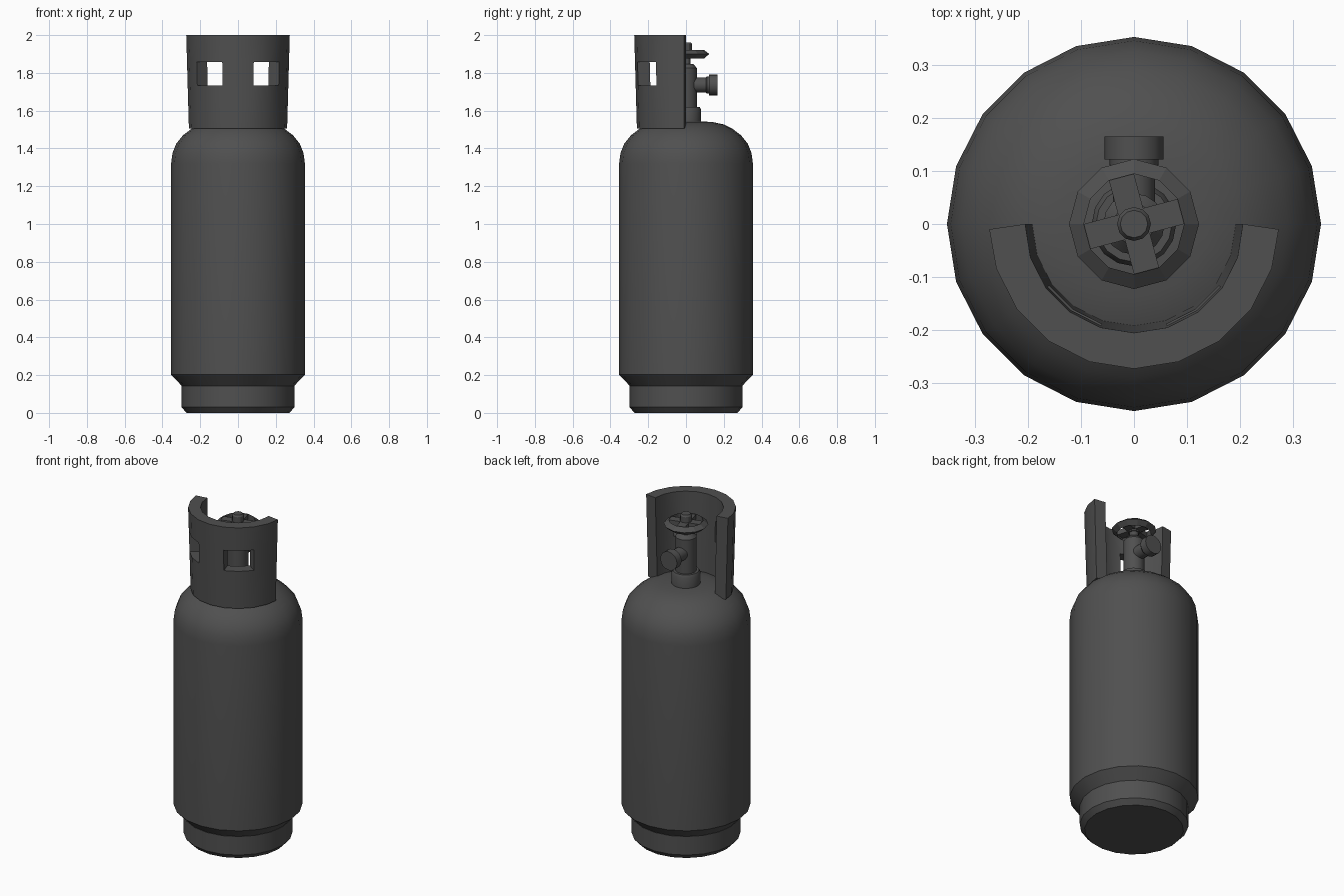
import bpy, bmesh, math
from mathutils import Matrix

if "Cube" in bpy.data.objects:
    bpy.data.objects.remove(bpy.data.objects["Cube"])

# Dark grey paint shared by every part
paint = bpy.data.materials.new("dark_paint")
paint.diffuse_color = (0.08, 0.08, 0.08, 1)
paint.use_nodes = True
paint.node_tree.nodes["Principled BSDF"].inputs["Base Color"].default_value = paint.diffuse_color


def finish(name, bm, smooth=True, angle=30):
    bmesh.ops.recalc_face_normals(bm, faces=bm.faces)
    me = bpy.data.meshes.new(name)
    bm.to_mesh(me)
    bm.free()
    me.materials.append(paint)
    ob = bpy.data.objects.new(name, me)
    bpy.context.collection.objects.link(ob)
    if smooth:
        bpy.ops.object.select_all(action='DESELECT')
        ob.select_set(True)
        bpy.context.view_layer.objects.active = ob
        bpy.ops.object.shade_smooth_by_angle(angle=math.radians(angle))
    return ob


def lathe(name, profile, n, closed=False, matrix=None, smooth=True):
    """Revolve (radius, z) points; ends are capped unless the profile is closed."""
    bm = bmesh.new()
    rings = [[bm.verts.new((r * math.cos(2 * math.pi * i / n),
                            r * math.sin(2 * math.pi * i / n), z))
              for i in range(n)] for r, z in profile]
    pairs = list(zip(rings, rings[1:]))
    if closed:
        pairs.append((rings[-1], rings[0]))
    else:
        bm.faces.new(rings[0])
        bm.faces.new(rings[-1])
    for a, b in pairs:
        for i in range(n):
            k = (i + 1) % n
            bm.faces.new((a[i], a[k], b[k], b[i]))
    if matrix:
        bm.transform(matrix)
    return finish(name, bm, smooth)


# Foot ring and tank with rounded shoulder
lathe("foot_ring", [(0.272, 0), (0.299, 0.03), (0.299, 0.142)], 20)
lathe("tank", [(0.29, 0.135), (0.354, 0.202), (0.354, 1.32), (0.347, 1.375),
               (0.327, 1.425), (0.291, 1.47), (0.245, 1.505), (0.2, 1.527),
               (0.14, 1.54), (0.06, 1.544)], 20)

# Half-round guard collar with two hand openings, built as a cell grid
levels = [1.505, 1.733, 1.858, 2.0]
SEG = 10
bm = bmesh.new()
grid = {}
for i in range(SEG + 1):
    a = math.pi + math.pi * i / SEG
    for j, z in enumerate(levels):
        t = (z - 1.505) / 0.495
        for side, r in enumerate((0.192 + 0.014 * t, 0.26 + 0.014 * t)):
            y = r * math.sin(a)
            if i in (0, SEG) and side == 1:
                y = -0.01
            grid[i, j, side] = bm.verts.new((r * math.cos(a), y, z))


def solid(i, j):
    return 0 <= i < SEG and 0 <= j < 3 and not (j == 1 and i in (2, 3, 6, 7))


for i in range(SEG):
    for j in range(3):
        if not solid(i, j):
            continue
        loop = [(i, j), (i + 1, j), (i + 1, j + 1), (i, j + 1)]
        for side in (0, 1):
            bm.faces.new([grid[p + (side,)] for p in loop])
        # walls wherever the neighbouring cell is empty
        nbrs = [(i, j - 1), (i + 1, j), (i, j + 1), (i - 1, j)]
        for k, nb in enumerate(nbrs):
            if not solid(*nb):
                p, q = loop[k], loop[(k + 1) % 4]
                bm.faces.new((grid[p + (0,)], grid[q + (0,)],
                              grid[q + (1,)], grid[p + (1,)]))
finish("guard_collar", bm)

# Valve base, body and stem
lathe("valve_base", [(0.08, 1.53), (0.08, 1.605), (0.072, 1.62)], 16)
lathe("valve_body", [(0.058, 1.6), (0.058, 1.825), (0.038, 1.848)], 16)
lathe("valve_stem", [(0.025, 1.84), (0.025, 1.94)], 12)

# Side outlet pointing to +y
to_back = Matrix.Translation((0, 0, 1.736)) @ Matrix.Rotation(-math.pi / 2, 4, 'X')
lathe("outlet_neck", [(0.04, 0.03), (0.04, 0.105), (0.046, 0.112), (0.046, 0.127)],
      16, matrix=to_back)
lathe("outlet_cap", [(0.056, 0.122), (0.056, 0.166)], 16, matrix=to_back)

# Hand wheel: rim, four spokes, hub
lathe("handwheel_rim", [(0.095, 1.876), (0.123, 1.9), (0.095, 1.922)], 12,
      closed=True, smooth=False)
bm = bmesh.new()
for k in range(4):
    m = (Matrix.Rotation(math.radians(15 + 90 * k), 4, 'Z')
         @ Matrix.Translation((0.05, 0, 1.903))
         @ Matrix.Diagonal((0.088, 0.049, 0.03, 1)))
    bmesh.ops.create_cube(bm, size=1, matrix=m)
finish("handwheel_spokes", bm, smooth=False)
lathe("handwheel_hub", [(0.032, 1.88), (0.032, 1.952), (0.026, 1.962)], 12)
